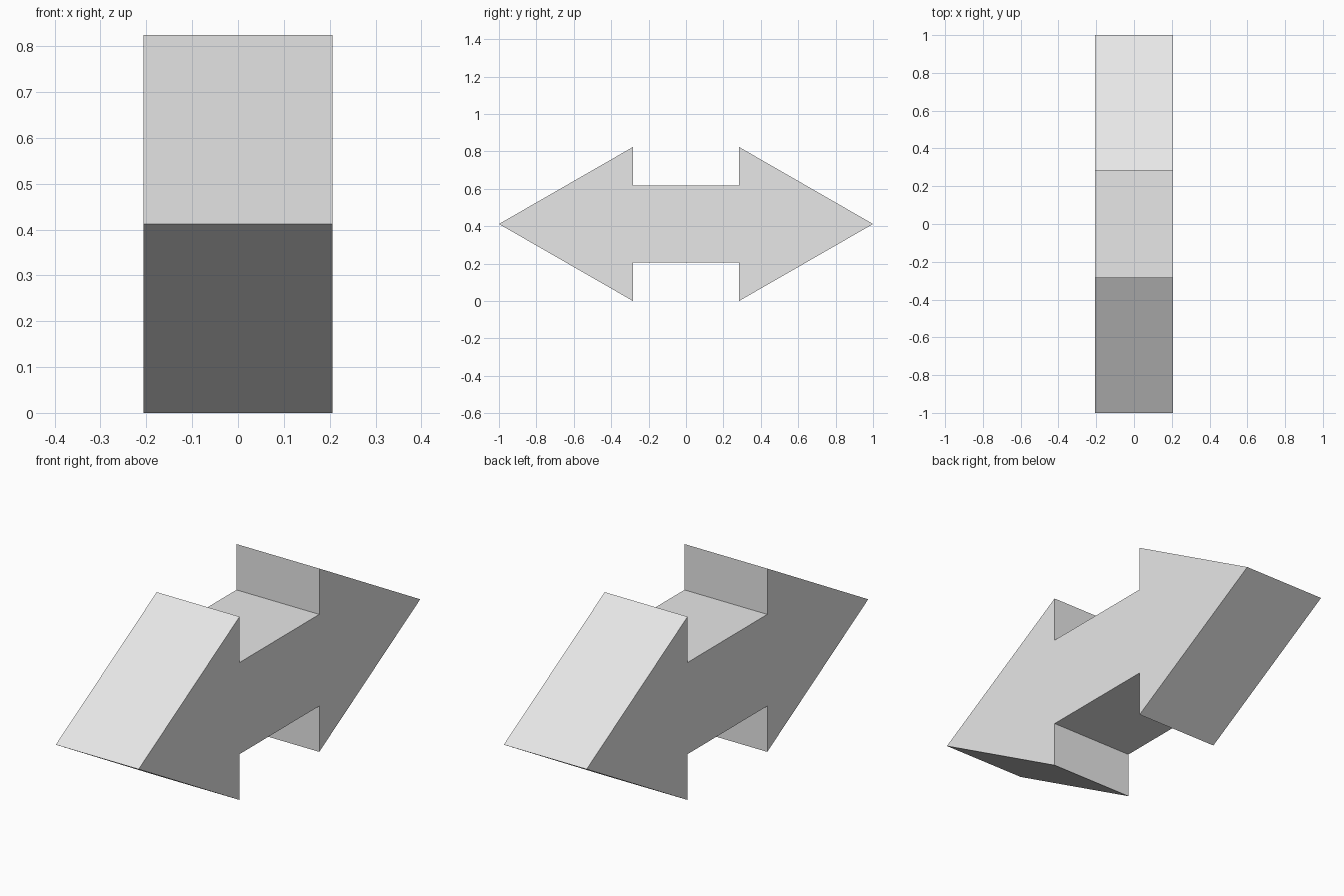
import bpy
import bmesh

if "Cube" in bpy.data.objects:
    bpy.data.objects.remove(bpy.data.objects["Cube"])

HALF_W = 0.206   # half thickness across x
MID_Z = 0.412    # height of the arrow axis
HEAD_Y = 0.283   # where the heads meet the shaft

# One quarter of the outline: tip, barb, shaft corner (y, height above axis)
quarter = [(1.0, 0.0), (HEAD_Y, 0.412), (HEAD_Y, 0.206)]

# Mirror the quarter into the full double-arrow outline
upper = quarter + [(-y, h) for y, h in reversed(quarter)]
outline = upper + [(y, -h) for y, h in reversed(upper[1:-1])]

# Grey material
grey = bpy.data.materials.new("light grey")
grey.diffuse_color = (0.8, 0.8, 0.8, 1.0)
grey.use_nodes = True
grey.node_tree.nodes["Principled BSDF"].inputs["Base Color"].default_value = grey.diffuse_color

# Extrude the outline across x
bm = bmesh.new()
face = bm.faces.new([bm.verts.new((-HALF_W, y, MID_Z + h)) for y, h in outline])
result = bmesh.ops.extrude_face_region(bm, geom=[face], use_keep_orig=True)
moved = [g for g in result["geom"] if isinstance(g, bmesh.types.BMVert)]
bmesh.ops.translate(bm, verts=moved, vec=(2 * HALF_W, 0, 0))
bmesh.ops.recalc_face_normals(bm, faces=bm.faces)

# Double-headed arrow
mesh = bpy.data.meshes.new("double_arrow")
bm.to_mesh(mesh)
bm.free()
mesh.materials.append(grey)
arrow = bpy.data.objects.new("double_arrow", mesh)
bpy.context.collection.objects.link(arrow)
